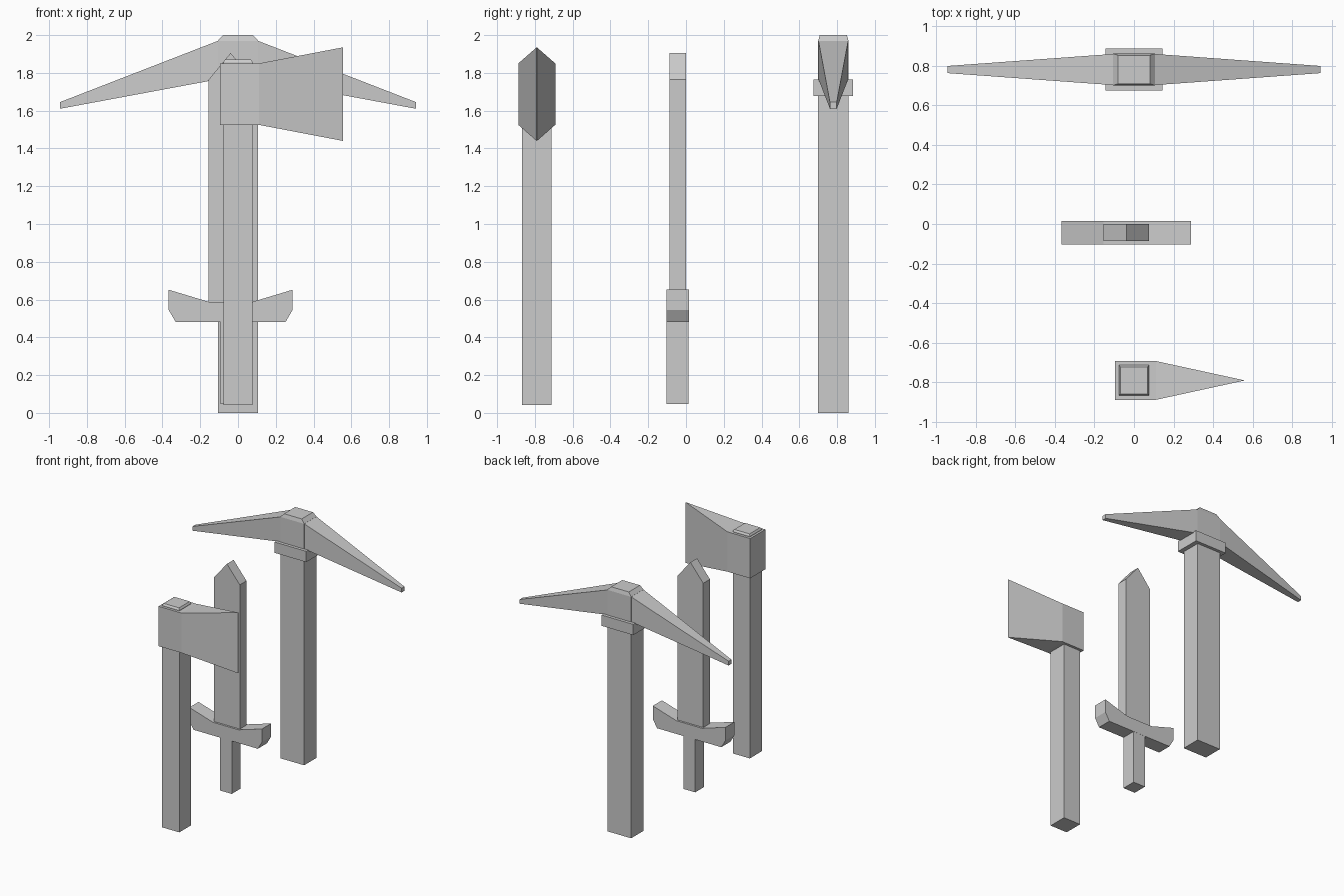
import bpy, bmesh

if "Cube" in bpy.data.objects:
    bpy.data.objects.remove(bpy.data.objects["Cube"])


def loft(name, rings, mirror=False):
    """Skin a closed solid through rings that have equal point counts."""
    bm = bmesh.new()
    loops = [[bm.verts.new(p) for p in ring] for ring in rings]
    n = len(loops[0])
    for a, b in zip(loops, loops[1:]):
        for i in range(n):
            j = (i + 1) % n
            bm.faces.new((a[i], a[j], b[j], b[i]))
    if not mirror:
        bm.faces.new(loops[0])
    bm.faces.new(loops[-1])
    bmesh.ops.recalc_face_normals(bm, faces=bm.faces)
    mesh = bpy.data.meshes.new(name)
    bm.to_mesh(mesh)
    bm.free()
    obj = bpy.data.objects.new(name, mesh)
    bpy.context.collection.objects.link(obj)
    return obj


def rect_z(cx, cy, hx, hy, z):
    """Horizontal rectangle at height z."""
    return [(cx + sx * hx, cy + sy * hy, z)
            for sx, sy in ((-1, -1), (1, -1), (1, 1), (-1, 1))]


def rect_x(x, cy, hy, z0, z1):
    """Rectangle facing along x."""
    return [(x, cy - hy, z0), (x, cy + hy, z0), (x, cy + hy, z1), (x, cy - hy, z1)]


def prism(name, profile, y0, y1):
    """Extrude an x-z outline along y."""
    return loft(name, [[(x, y, z) for x, z in profile] for y in (y0, y1)])


# Pickaxe: handle with chamfered top, collar, two tapering arms
PY = 0.78
loft("pickaxe_handle", [rect_z(0, PY, 0.107, 0.08, 0),
                        rect_z(0, PY, 0.107, 0.08, 1.97),
                        rect_z(0, PY, 0.08, 0.072, 2.0)])
loft("pickaxe_collar", [rect_z(0, PY, 0.143, 0.105, z) for z in (1.677, 1.765)])
for side, s in (("left", -1), ("right", 1)):
    loft("pickaxe_arm_" + side, [rect_x(s * 0.1, PY, 0.079, 1.767, 1.972),
                                 rect_x(s * 0.943, PY, 0.018, 1.61, 1.645)])

# Sword: pointed blade, winged guard, square grip
SX, SY = -0.039, -0.044
prism("sword_blade", [(SX - 0.116, 0.55), (SX + 0.116, 0.55), (SX + 0.116, 1.765),
                      (SX, 1.905), (SX - 0.116, 1.765)], SY - 0.043, SY + 0.043)
half = [(0.29, 0.48), (0.328, 0.545), (0.328, 0.652), (0.116, 0.588)]
prism("sword_guard", [(SX + x, z) for x, z in half] +
      [(SX - x, z) for x, z in reversed(half)], SY - 0.059, SY + 0.059)
loft("sword_grip", [rect_z(SX, SY, 0.054, 0.058, z) for z in (0.048, 0.5)])

# Axe: handle with chamfered top, wedge head flaring to a sharp edge
AY = -0.79
loft("axe_handle", [rect_z(0, AY, 0.077, 0.077, 0.043),
                    rect_z(0, AY, 0.077, 0.077, 1.858),
                    rect_z(0, AY, 0.069, 0.069, 1.87)])
head = loft("axe_head", [rect_x(-0.095, AY, 0.098, 1.525, 1.85),
                         rect_x(0.11, AY, 0.098, 1.525, 1.85),
                         rect_x(0.555, AY, 0.001, 1.44, 1.935)])
